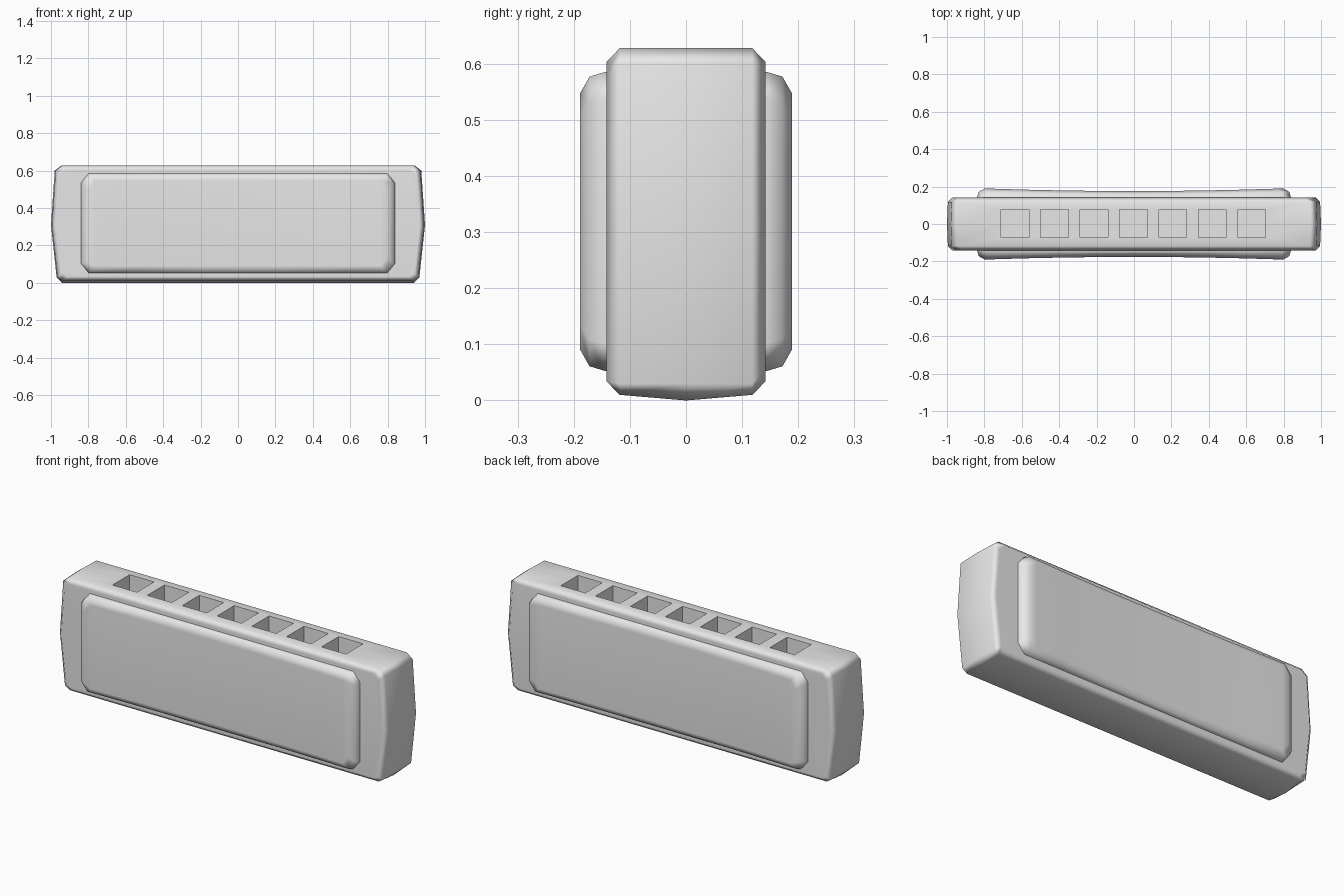
import bpy, bmesh, math
from mathutils import Matrix

cube = bpy.data.objects.get("Cube")
if cube:
    bpy.data.objects.remove(cube, do_unlink=True)

grey = bpy.data.materials.new("light_grey")
grey.use_nodes = True
grey.diffuse_color = (0.8, 0.8, 0.8, 1)
grey.node_tree.nodes["Principled BSDF"].inputs["Base Color"].default_value = (0.8, 0.8, 0.8, 1)


def make_object(name, bm):
    bmesh.ops.recalc_face_normals(bm, faces=bm.faces[:])
    mesh = bpy.data.meshes.new(name)
    bm.to_mesh(mesh)
    bm.free()
    mesh.materials.append(grey)
    obj = bpy.data.objects.new(name, mesh)
    bpy.context.collection.objects.link(obj)
    return obj


def loft(bm, rings, strips=False):
    """Join rings of points with quads and close both ends."""
    loops = [[bm.verts.new(p) for p in ring] for ring in rings]
    n = len(loops[0])
    for a, b in zip(loops, loops[1:]):
        for i in range(n):
            j = (i + 1) % n
            bm.faces.new((a[i], a[j], b[j], b[i]))
    for end in (loops[0], loops[-1]):
        if strips:
            for i in range(n // 2 - 1):
                bm.faces.new((end[i], end[i + 1], end[n - 2 - i], end[n - 1 - i]))
        else:
            bm.faces.new(end)


def activate(obj):
    bpy.ops.object.select_all(action='DESELECT')
    obj.select_set(True)
    bpy.context.view_layer.objects.active = obj


def smooth(obj, angle):
    activate(obj)
    bpy.ops.object.shade_smooth_by_angle(angle=math.radians(angle))
    mod = obj.modifiers.new("even_shading", 'WEIGHTED_NORMAL')
    mod.keep_sharp = True


# Body: pointed-end outline with chamfered front and back edges
half = [(0.935, 0.01), (0.965, 0.03), (0.995, 0.31), (0.975, 0.6), (0.94, 0.628)]
outline = half + [(-x, z) for x, z in reversed(half)]
mid = 0.315


def body_ring(y, inset, grow=0.0):
    ring = []
    for x, z in outline:
        px = x * (1 - inset) * (1 + grow)
        pz = mid + (z - mid) * (1 - inset / mid)
        if z < 0.02:
            pz -= grow * 2
        ring.append((px, y, pz))
    return ring


bm = bmesh.new()
loft(bm, [body_ring(-0.142, 0.025), body_ring(-0.118, 0), body_ring(0, 0, 0.005),
          body_ring(0.118, 0), body_ring(0.142, 0.025)])
body = make_object("body", bm)

# Row of square blow holes cut into the top
bm = bmesh.new()
for i in range(7):
    place = Matrix.Translation(((i - 3) * 0.211 - 0.003, 0.003, 0.63))
    bmesh.ops.create_cube(bm, size=1, matrix=place @ Matrix.Diagonal((0.148, 0.148, 0.2, 1)))
cutter = make_object("hole_cutter", bm)
cutter.hide_render = True
cut = body.modifiers.new("blow_holes", 'BOOLEAN')
cut.operation = 'DIFFERENCE'
cut.solver = 'EXACT'
cut.object = cutter
activate(body)
bpy.ops.object.modifier_apply(modifier=cut.name)
bpy.data.objects.remove(cutter, do_unlink=True)
smooth(body, 50)

# Cover plates: chamfered panels that dip slightly in the middle
columns = [(0.83, 0.21), (0.79, 0.258), (0.6, 0.258), (0.4, 0.258), (0.2, 0.258), (0, 0.258)]
columns = [(-x, h) for x, h in columns] + columns[-2::-1]
plate_mid = 0.319


def plate_ring(side, y, inset, dip):
    ring = []
    for sign, cols in ((-1, columns), (1, columns[::-1])):
        for x, h in cols:
            depth = y - dip * max(0, 1 - (x / 0.79) ** 2)
            ring.append((x * (1 - inset / 0.83), side * depth,
                         plate_mid + sign * h * (1 - inset / 0.258)))
    return ring


for name, side in (("front_cover_plate", -1), ("back_cover_plate", 1)):
    bm = bmesh.new()
    loft(bm, [plate_ring(side, 0.125, -0.01, 0), plate_ring(side, 0.146, -0.008, 0),
              plate_ring(side, 0.172, 0, 0.011), plate_ring(side, 0.189, 0.03, 0.013)],
         strips=True)
    smooth(make_object(name, bm), 60)
